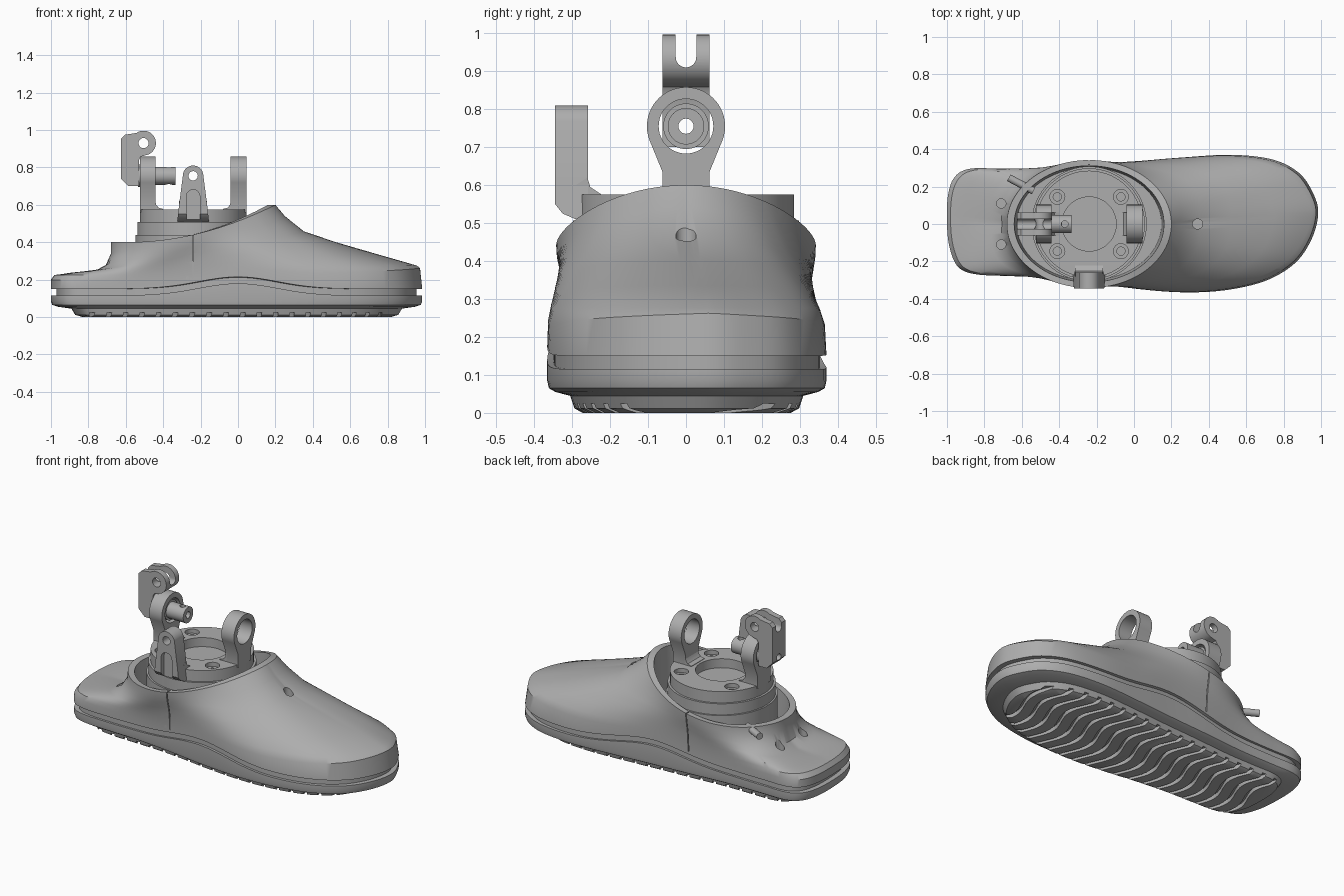
import bpy, bmesh
from math import sin, cos, pi, radians, exp

cube = bpy.data.objects.get("Cube")
if cube:
    bpy.data.objects.remove(cube)

grey = bpy.data.materials.new("plain grey")
grey.use_nodes = True
grey.diffuse_color = (0.42, 0.42, 0.42, 1)
grey.node_tree.nodes["Principled BSDF"].inputs["Base Color"].default_value = grey.diffuse_color


def smooth(ob, angle=35):
    ob.data.shade_smooth()
    ob.data.set_sharp_from_angle(angle=radians(angle))


def make(name, verts, faces):
    me = bpy.data.meshes.new(name)
    me.from_pydata(verts, [], faces)
    bm = bmesh.new()
    bm.from_mesh(me)
    bmesh.ops.recalc_face_normals(bm, faces=bm.faces)
    bm.to_mesh(me)
    bm.free()
    me.materials.append(grey)
    ob = bpy.data.objects.new(name, me)
    bpy.context.collection.objects.link(ob)
    smooth(ob)
    return ob


def prism(name, pts, lo, hi, axis):
    """Extrude a 2D outline along one axis."""
    place = {"x": lambda p, d: (d, *p),
             "y": lambda p, d: (p[0], d, p[1]),
             "z": lambda p, d: (*p, d)}[axis]
    n = len(pts)
    verts = [place(p, d) for d in (lo, hi) for p in pts]
    sides = [(i, (i + 1) % n, n + (i + 1) % n, n + i) for i in range(n)]
    return make(name, verts, sides + [tuple(range(n)), tuple(range(n, 2 * n))])


def arc(cx, cy, r, start, end, n=20):
    angles = [radians(start + (end - start) * i / n) for i in range(n + 1)]
    return [(cx + r * cos(a), cy + r * sin(a)) for a in angles]


def cylinder(name, centre, r, lo, hi, axis, n=48):
    return prism(name, arc(*centre, r, 0, 360, n)[:-1], lo, hi, axis)


def box(name, a, b, lo, hi, axis):
    return prism(name, [a, (b[0], a[1]), b, (a[0], b[1])], lo, hi, axis)


def cut(ob, *cutters):
    for cutter in cutters:
        mod = ob.modifiers.new("cut", "BOOLEAN")
        mod.operation, mod.solver, mod.object = "DIFFERENCE", "EXACT", cutter
        view = bpy.context.evaluated_depsgraph_get()
        mesh = bpy.data.meshes.new_from_object(ob.evaluated_get(view))
        ob.modifiers.clear()
        ob.data = mesh
        bpy.data.objects.remove(cutter)
    smooth(ob)


def loft(name, rings, bottom, top):
    """Skin closed rings and close both ends with fans."""
    n = len(rings[0])
    verts = [p for ring in rings for p in ring] + [bottom, top]
    faces, end = [], len(verts) - 1
    for i in range(n):
        j = (i + 1) % n
        for k in range(len(rings) - 1):
            faces.append((k * n + i, k * n + j, k * n + n + j, k * n + n + i))
        faces += [(i, j, end - 1), (end - 1 - n + i, end - 1 - n + j, end)]
    return make(name, verts, faces)


# Foot outline: x, y and the collar angle each point leads up to
CONTROL = [(.985, .06, 0), (.955, .17, 9), (.88, .275, 18), (.74, .345, 28), (.52, .37, 39),
           (.25, .355, 54), (0, .335, 72), (-.24, .32, 90), (-.5, .3, 112), (-.72, .297, 132),
           (-.88, .295, 148), (-.96, .25, 160), (-.995, .15, 170), (-1, 0, 181),
           (-.985, -.13, 190), (-.94, -.23, 200), (-.85, -.268, 212), (-.68, -.278, 228),
           (-.48, -.285, 248), (-.24, -.31, 270), (0, -.345, 288), (.25, -.365, 306),
           (.48, -.355, 321), (.7, -.305, 333), (.86, -.21, 343), (.95, -.08, 352)]


def control(i):
    turn, k = divmod(i, len(CONTROL))
    x, y, a = CONTROL[k]
    return x, y, a + 360 * turn


def spline(i, t):
    quad = zip(*(control(i + k) for k in (-1, 0, 1, 2)))
    return [b + t / 2 * (c - a + t * (2 * a - 5 * b + 4 * c - d + t * (3 * (b - c) + d - a)))
            for a, b, c, d in quad]


OUTLINE = [spline(i, k / 6) for i in range(len(CONTROL)) for k in range(6)]


def seam_z(x):
    return .15 + .065 * exp(-(x / .3) ** 2)


def inset(d, z):
    return [(x * (1 - d), y * (1 - 1.5 * d), z(x) if callable(z) else z) for x, y, _ in OUTLINE]


# Sole with wavy tread grooves
def sole_top(x):
    return seam_z(x) - .035


sole = loft("sole", [inset(.17, 0), inset(.13, .012), inset(.11, .045), inset(.04, .055),
                     inset(.008, .065), inset(0, .085), inset(0, sole_top), inset(.05, sole_top)],
            (0, 0, 0), (0, 0, .11))
grooves_v, grooves_f = [], []
STEPS = 24
for g in range(19):
    first = len(grooves_v)
    for s in range(STEPS + 1):
        y = -.31 + .62 * s / STEPS
        x = -.78 + g * .0867 + .03 * sin(y * 15)
        grooves_v += [(x + a, y, z) for a, z in ((-.012, -.03), (.012, -.03), (.012, .025), (-.012, .025))]
    for s in range(STEPS):
        b = first + 4 * s
        grooves_f += [(b + k, b + (k + 1) % 4, b + 4 + (k + 1) % 4, b + 4 + k) for k in range(4)]
    last = first + 4 * STEPS
    grooves_f += [tuple(range(first, first + 4)), tuple(range(last, last + 4))]
cut(sole, make("groove_cutter", grooves_v, grooves_f))

# Recessed layer between sole and upper
loft("recessed_layer", [inset(.03, .09), inset(.03, lambda x: seam_z(x) + .01)],
     (0, 0, .09), (0, 0, .17))

# Upper: side profiles (inward fraction, height fraction) at four collar angles
PROFILES = {
    0: [(0, 0), (.015, .25), (.04, .28), (.3, .41), (.6, .56), (.82, .69), (.94, .87), (1, 1)],
    40: [(0, 0), (.03, .2), (.12, .3), (.3, .42), (.5, .56), (.7, .68), (.88, .85), (1, 1)],
    90: [(0, 0), (0, .15), (.1, .3), (.2, .45), (.4, .6), (.7, .75), (.95, .9), (1, 1)],
    180: [(0, 0), (0, .2), (.06, .3), (.3, .33), (.75, .35), (.92, .48), (1, .75), (1, 1)]}


def profile(angle, k):
    a = abs((angle + 180) % 360 - 180)
    keys = list(PROFILES)
    lo, hi = next((p, q) for p, q in zip(keys, keys[1:]) if a <= q)
    t = (a - lo) / (hi - lo)
    return [u + (v - u) * t for u, v in zip(PROFILES[lo][k], PROFILES[hi][k])]


def collar(angle, scale=1):
    a = radians(angle)
    x = -.24 + .44 * cos(a)
    return -.24 + .44 * scale * cos(a), .342 * scale * sin(a), .4 + .2 * (max(x + .6, 0) / .8) ** 2


rings = [[] for _ in range(8)]
for x, y, a in OUTLINE:
    rx, ry, rz = collar(a)
    for k, ring in enumerate(rings):
        s, f = profile(a, k)
        z = seam_z(x)
        ring.append((x + (rx - x) * s, y + (ry - y) * s, z + (rz - z) * f))
rings.append([collar(a, .91) for _, _, a in OUTLINE])
rings.append([(*collar(a, .88)[:2], .24) for _, _, a in OUTLINE])
upper = loft("upper", rings, (0, 0, .15), (-.24, 0, .24))
cut(upper, box("seam_cutter", (-.243, .2), (-.237, .7), -.5, .5, "y"),
    cylinder("toe_hole_cutter", (.34, 0), .027, .41, .7, "z", 24),
    *[cylinder("heel_hole_cutter", (-.71, y), .025, .2, .5, "z", 24) for y in (-.11, .11)])

# Slanted pin through the back of the collar
pin = cylinder("collar_pin", (0, 0), .02, -.06, .09, "x", 20)
pin.location, pin.rotation_euler = (-.59, .205, .38), (0, 0, radians(152))

# Ankle stack and mounting ring
cylinder("ankle_base", (-.24, 0), .308, .2, .44, "z", 72)
cylinder("ankle_step", (-.24, 0), .298, .43, .507, "z", 72)
ring = cylinder("mounting_ring", (-.24, 0), .285, .505, .575, "z", 72)
cut(ring, cylinder("bore_cutter", (-.24, 0), .145, .52, .7, "z"))
for dx in (-.17, .17):
    for y in (-.145, .145):
        cut(ring, cylinder("head_cutter", (-.24 + dx, y), .04, .55, .7, "z", 24),
            cylinder("screw_cutter", (-.24 + dx, y), .022, .52, .7, "z", 24))

# Pair of upright lugs with flared feet
for side, label in ((-1, "rear"), (1, "toe")):
    xs = sorted((-.24 + side * .2, -.24 + side * .285))
    outline = arc(0, .755, .103, -20, 200, 36) + [(-.062, .635), (-.062, .56), (.062, .56), (.062, .635)]
    lug = prism(label + "_lug", outline, *xs, "x")
    cut(lug, cylinder("lug_cutter", (0, .755), .072, -1, 1, "x"))
    foot = [(-.24 + side * d, z) for d, z in
            ((.205, .63), (.197, .6), (.185, .585), (.16, .578), (.16, .56), (.205, .56))]
    prism(label + "_lug_foot", foot, -.062, .062, "y")

# Side bracket with eye and arched recess
bracket = prism("side_bracket", arc(-.24, .755, .055, 15, 165) +
                [(-.315, .6), (-.325, .51), (-.155, .51), (-.165, .6)], -.345, -.258, "y")
cut(bracket, cylinder("eye_cutter", (-.24, .755), .025, -1, 1, "y", 24),
    prism("arch_cutter", arc(-.24, .645, .036, 0, 180) + [(-.276, .4), (-.204, .4)], -.4, -.315, "y"),
    prism("corner_cutter", [(-.36, .56), (-.345, .55), (-.325, .525), (-.29, .51), (-.29, .4), (-.36, .4)],
          -1, 1, "x"))
prism("bracket_web", [(-.26, .62), (-.252, .595), (-.225, .577), (-.2, .56), (-.26, .52), (-.29, .51),
                      (-.29, .6)], -.315, -.165, "x")

# Cross pin in the rear lug
cross = cylinder("cross_pin", (0, .755), .048, -.56, -.335, "x")
cut(cross, cylinder("pin_bore_cutter", (0, .755), .02, -1, 1, "x", 24),
    cylinder("pin_hole_cutter", (-.37, 0), .018, .6, .9, "z", 20))
collar_ring = cylinder("pin_collar", (0, .755), .06, -.535, -.45, "x")
cut(collar_ring, cylinder("collar_cutter", (0, .755), .046, -1, 1, "x"))

# Forked clevis behind the rear lug
clevis = prism("clevis", arc(-.505, .93, .066, -80, 125, 30) +
               [(-.605, .975), (-.625, .955), (-.625, .74), (-.585, .7), (-.53, .7), (-.53, .84),
                (-.52, .858)], -.062, .062, "y")
cut(clevis, prism("slot_cutter", arc(0, .937, .027, 180, 360) + [(.027, 1.2), (-.027, 1.2)], -1, 0, "x"),
    cylinder("clevis_eye_cutter", (-.505, .93), .027, -1, 1, "y", 24),
    cylinder("clevis_bore_cutter", (0, .755), .02, -1, 0, "x", 24))
